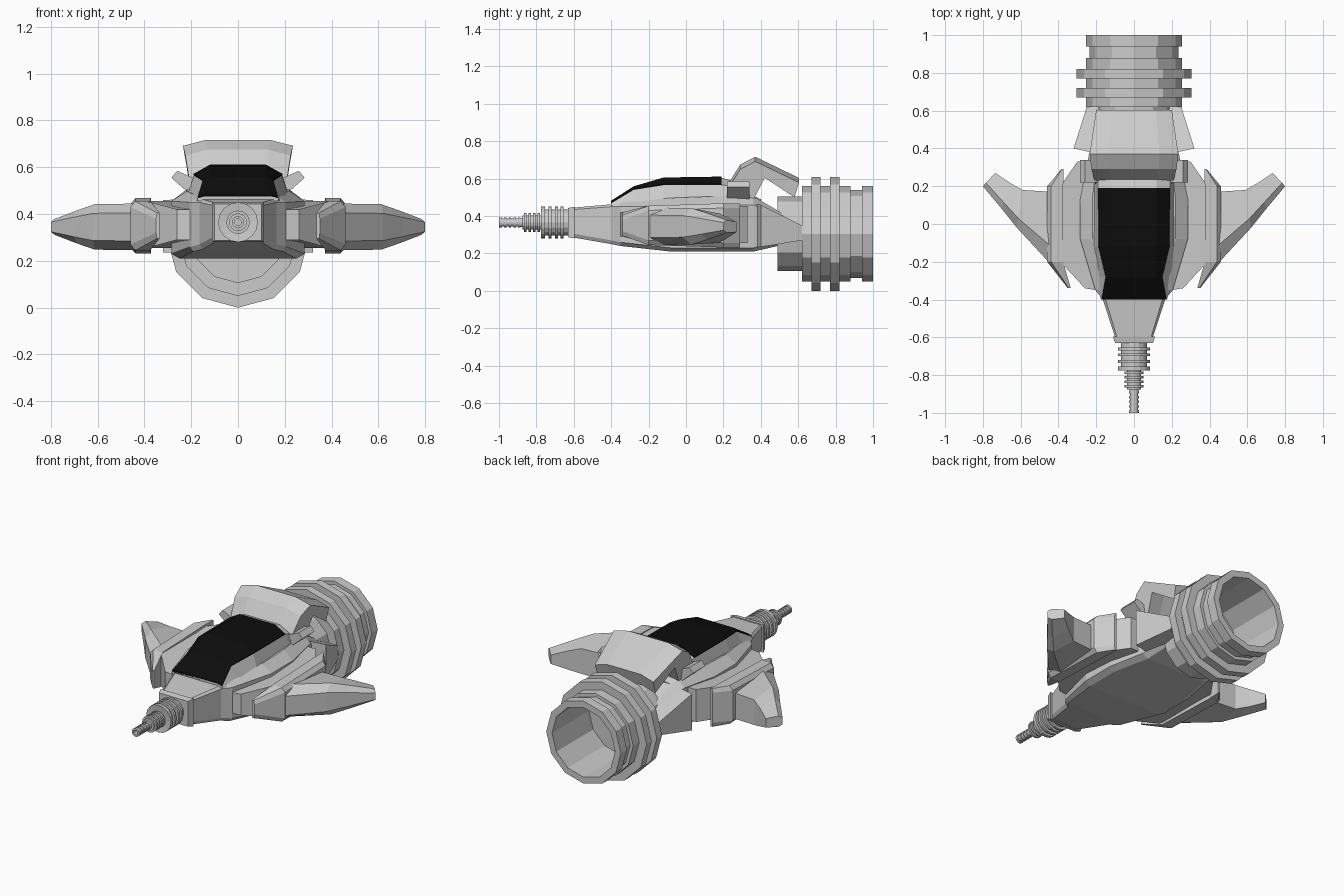
import bpy, bmesh, math

if "Cube" in bpy.data.objects:
    bpy.data.objects.remove(bpy.data.objects["Cube"])


def loft(name, rings, mirror=False, mat=None):
    """Skin a list of equal-length point rings, cap both ends."""
    bm = bmesh.new()
    vs = [[bm.verts.new(p) for p in r] for r in rings]
    n = len(vs[0])
    for a, b in zip(vs, vs[1:]):
        for i in range(n):
            j = (i + 1) % n
            bm.faces.new((a[i], a[j], b[j], b[i]))
    bm.faces.new(vs[0])
    bm.faces.new(vs[-1])
    bmesh.ops.remove_doubles(bm, verts=bm.verts, dist=1e-5)
    bmesh.ops.recalc_face_normals(bm, faces=bm.faces)
    me = bpy.data.meshes.new(name)
    bm.to_mesh(me)
    bm.free()
    ob = bpy.data.objects.new(name, me)
    bpy.context.collection.objects.link(ob)
    if mirror:
        ob.modifiers.new("mirror", 'MIRROR').use_axis[0] = True
    if mat:
        me.materials.append(mat)
    return ob


def lathe(name, profile, sides, z):
    """Turn (y, radius) points around a lengthwise axis at height z."""
    step = 2 * math.pi / sides
    return loft(name, [[(r * math.cos(i * step), y, z + r * math.sin(i * step))
                        for i in range(sides)] for y, r in profile])


def steps(spans):
    """Turn (y0, y1, radius) spans into a stepped profile."""
    return [p for a, b, r in spans for p in ((a, r), (b, r))]


def both(half, y):
    """Symmetric ring from right-hand (x, z) points, bottom to top."""
    return [(x, y, z) for x, z in half] + [(-x, y, z) for x, z in reversed(half)]


black = bpy.data.materials.new("canopy_black")
black.diffuse_color = (0.004, 0.004, 0.004, 1)
black.use_nodes = True
black.node_tree.nodes["Principled BSDF"].inputs["Base Color"].default_value = black.diffuse_color

# Engine: stepped 12-sided drum, hollow at the back
lathe("engine", steps([(.49, .62, .2), (.62, .67, .255), (.67, .72, .305),
                       (.72, .77, .255), (.77, .82, .305), (.82, .88, .255),
                       (.88, .94, .235), (.94, 1.0, .255), (1.0, .64, .215)]), 12, .305)

# Nose gun: three ribbed stages with a bored muzzle
spans = [(-.93, -1.0, .014), (-1.0, -.985, .026)]
spans += [(-.985 + .025 * i + d, -.985 + .025 * i + d + .0125, r)
          for i in range(4) for d, r in ((0, .021), (.0125, .026))]
spans += [(-.885, -.875, .024), (-.875, -.865, .038)]
spans += [(-.865 + .024 * i + d, -.865 + .024 * i + d + .012, r)
          for i in range(4) for d, r in ((0, .05), (.012, .038))]
spans += [(-.775, -.755, .085), (-.755, -.735, .07), (-.735, -.72, .085),
          (-.72, -.7, .07), (-.7, -.685, .085), (-.685, -.67, .07),
          (-.67, -.655, .085), (-.655, -.62, .07)]
lathe("nose_gun", steps(spans), 16, .365)
loft("gun_mount", [both([(w, .365 - h), (w, .365 + h)], y)
                   for y, w, h in ((-.63, .1, .078), (-.595, .112, .085))])

# Hull: y, bottom width, side width, bottom z, side top z, deck width, deck z
hull = [(-.6, .09, .1, .285, .435, .09, .445), (-.4, .15, .165, .25, .45, .15, .463),
        (-.35, .19, .205, .24, .45, .17, .475), (-.08, .25, .285, .21, .455, .22, .497),
        (.13, .25, .285, .21, .455, .22, .505), (.36, .2, .24, .21, .46, .195, .505),
        (.62, .15, .17, .27, .345, .14, .355)]
loft("hull", [both([(wb, zb), (w, zb + .02), (w, zt), (wd, zd)], y)
              for y, wb, w, zb, zt, wd, zd in hull])

# Flared panels beside the engine
loft("rear_side_panel", [[(.18, .37, .235), (.32, .4, .235), (.32, .4, .46), (.18, .37, .465)],
                         [(.15, .62, .27), (.25, .62, .27), (.25, .62, .35), (.15, .62, .35)]],
     mirror=True)

# Canopy frame and black glass: y, base width, shoulder width, shoulder z, ridge width, ridge z
can = [(-.4, .175, .172, .468, .14, .476), (-.28, .2, .15, .54, .12, .553),
       (-.12, .225, .188, .565, .12, .6), (.19, .225, .19, .567, .12, .605)]
loft("canopy_frame", [both([(wb, .455), (ws, zs), (wr, zr)], y)
                      for y, wb, ws, zs, wr, zr in can + [(.24, .22, .19, .56, .12, .59)]])
loft("canopy_glass", [both([(ws, zs - .004), (ws, zs + .005), (wr, zr + .006)], y)
                      for y, wb, ws, zs, wr, zr in can], mat=black)
loft("canopy_rear", [both([(.2, .45), (.19, .53), (.13, .56)], .24),
                     both([(.18, .45), (.18, .48), (.13, .49)], .4)])

# Scoop: bent plate arching from behind the canopy to over the engine
arch = [(.21, .53), (.23, .58), (.29, .675), (.37, .717), (.604, .604),
        (.58, .525), (.42, .63), (.35, .49)]
widths = [.205, .21, .225, .235, .2, .195, .22, .2]
loft("scoop", [[(s * w * f, y, z - drop) for (y, z), w in zip(arch, widths)]
               for s, f, drop in ((-1, 1, .025), (-1, .58, 0), (1, .58, 0), (1, 1, .025))])

# Small tilted fins under the scoop
loft("scoop_fin", [[(x, y, z) for x, z in ((.16, .54), (.2, .48), (.285, .555), (.26, .585))]
                   for y in (.22, .34)], mirror=True)

# Wing roots
root = [(.2, -.35), (.26, -.34), (.39, -.2), (.39, .2), (.3, .33), (.2, .33)]
loft("wing_root", [[(x, y, .355 + s * (.1 if y > -.3 else .065)) for x, y in root]
                   for s in (-1, 1)], mirror=True)

# Wing collars: y, inner x, outer x, half height
collar = [(-.34, .335, .35, .055), (-.2, .375, .46, .105), (.2, .375, .46, .118),
          (.29, .372, .385, .118)]
loft("wing_collar", [[(a, y, .35 - h), (b - (b - a) * .25, y, .35 - h), (b, y, .35 - h + .025),
                      (b, y, .35 + h - .025), (b - (b - a) * .25, y, .35 + h), (a, y, .35 + h)]
                     for y, a, b, h in collar], mirror=True)

# Outer wings: leading (x, y), trailing (x, y), half height
wing = [((.43, -.225), (.43, .17), .1), ((.62, -.02), (.59, .18), .097),
        ((.7, .08), (.66, .22), .07), ((.8, .2), (.735, .27), .034)]
rings = []
for (xl, yl), (xt, yt), h in wing:
    xm, ym = xl + (xt - xl) * .25, yl + (yt - yl) * .25
    rings.append([(xl, yl, .345 - h * .6), (xm, ym, .345 - h), (xt, yt, .345 - h * .9),
                  (xt, yt, .345 + h * .7), (xm, ym, .345 + h), (xl, yl, .345 + h * .6)])
loft("outer_wing", rings, mirror=True)
